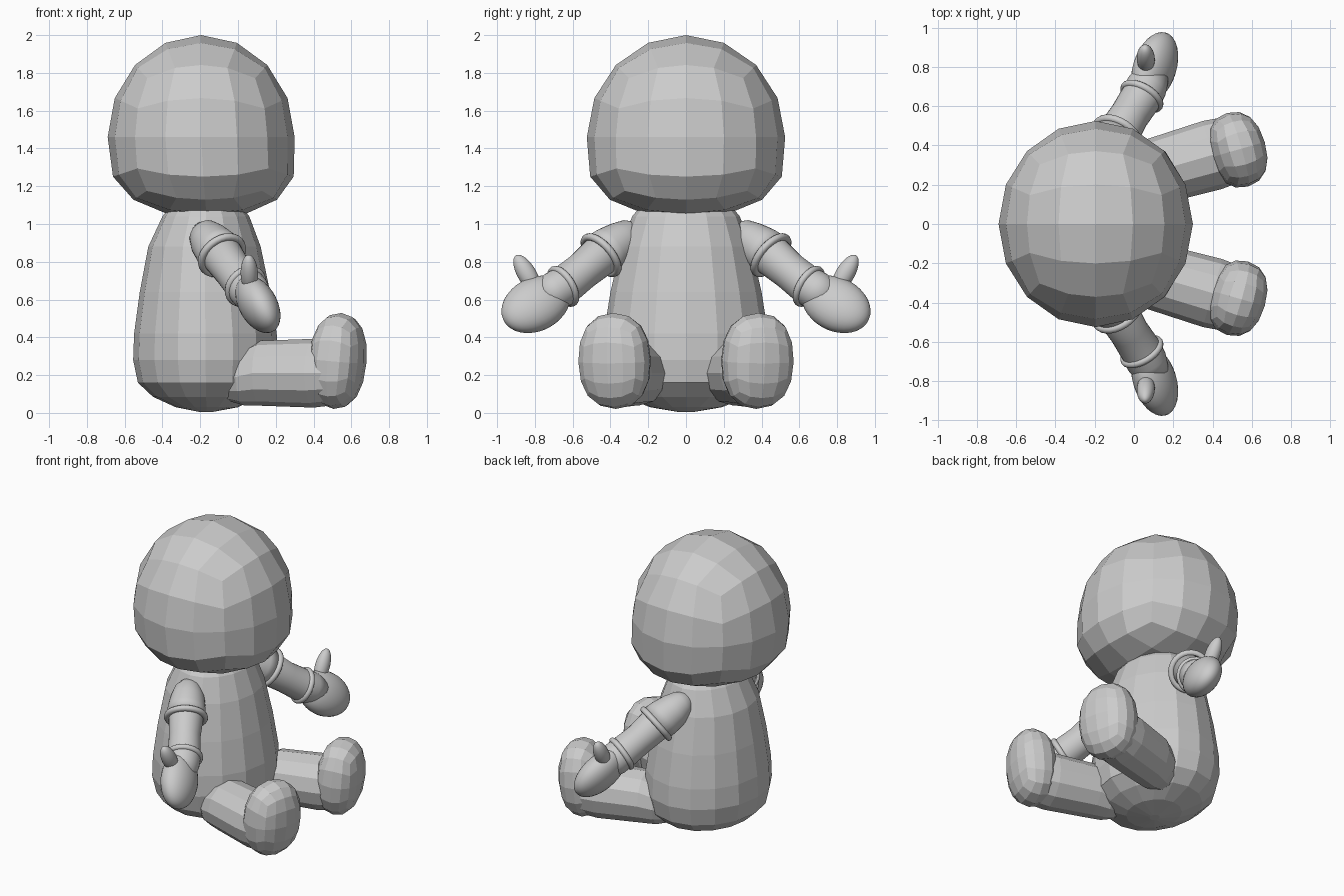
import bpy, bmesh, math
from mathutils import Vector, Matrix

if "Cube" in bpy.data.objects:
    bpy.data.objects.remove(bpy.data.objects["Cube"])

grey = bpy.data.materials.new("plain grey")
grey.diffuse_color = (0.6, 0.6, 0.6, 1)
grey.use_nodes = True
grey.node_tree.nodes["Principled BSDF"].inputs["Base Color"].default_value = grey.diffuse_color


def finish(bm, name, mirror=False, smooth=False):
    bmesh.ops.recalc_face_normals(bm, faces=bm.faces[:])
    for f in bm.faces:
        f.smooth = smooth
    me = bpy.data.meshes.new(name)
    bm.to_mesh(me)
    bm.free()
    me.materials.append(grey)
    ob = bpy.data.objects.new(name, me)
    bpy.context.collection.objects.link(ob)
    if mirror:
        mod = ob.modifiers.new("both sides", 'MIRROR')
        mod.use_axis = (False, True, False)
        mod.use_mirror_merge = False
    return ob


def quad_ball(name, shape, mirror=False):
    """Cube grid bulged to a unit ball, each point passed through shape()."""
    bm = bmesh.new()
    bmesh.ops.create_cube(bm, size=2)
    bmesh.ops.subdivide_edges(bm, edges=bm.edges[:], cuts=3, use_grid_fill=True)
    for v in bm.verts:
        n = Vector([math.tan(c * math.pi / 4) for c in v.co]).normalized()
        v.co = shape(n)
    return finish(bm, name, mirror)


def loft(name, rings, sides, mirror=False, smooth=False):
    """Skin over rings of (centre, u radius vector, v radius vector)."""
    bm = bmesh.new()
    loops = []
    for c, u, v in rings:
        loops.append([bm.verts.new(c + u * math.cos(2 * math.pi * i / sides)
                                   + v * math.sin(2 * math.pi * i / sides))
                      for i in range(sides)])
    for a, b in zip(loops, loops[1:]):
        for i in range(sides):
            j = (i + 1) % sides
            bm.faces.new((a[i], a[j], b[j], b[i]))
    bm.faces.new(loops[0])
    bm.faces.new(loops[-1])
    return finish(bm, name, mirror, smooth)


def tube(name, pts, radii):
    """Smooth mirrored tube along points."""
    pts = [Vector(p) for p in pts]
    rings = []
    for i, (p, r) in enumerate(zip(pts, radii)):
        d = pts[min(i + 1, len(pts) - 1)] - pts[max(i - 1, 0)]
        m = d.to_track_quat('Z', 'Y').to_matrix()
        rings.append((p, m.col[0] * r, m.col[1] * r))
    return loft(name, rings, 28, True, True)


def ellipsoid(name, centre, a, w, la, lw, lt):
    """Smooth mirrored ellipsoid with long axis a and width axis w."""
    a = Vector(a).normalized()
    w = Vector(w)
    w = (w - a * w.dot(a)).normalized()
    m = Matrix((w * lw, a.cross(w) * lt, a * la)).transposed().to_4x4()
    bm = bmesh.new()
    bmesh.ops.create_uvsphere(bm, u_segments=28, v_segments=18, radius=1,
                              matrix=Matrix.Translation(centre) @ m)
    return finish(bm, name, True, True)


def cuff(name, centre, direction, major, minor):
    """Smooth mirrored ring around the arm."""
    m = (Matrix.Translation(centre)
         @ Vector(direction).to_track_quat('Z', 'Y').to_matrix().to_4x4())
    n, k = 28, 10
    bm = bmesh.new()
    grid = []
    for i in range(n):
        s = 2 * math.pi * i / n
        row = []
        for j in range(k):
            t = 2 * math.pi * j / k
            r = major + minor * math.cos(t)
            row.append(bm.verts.new(m @ Vector((r * math.cos(s), r * math.sin(s),
                                                minor * math.sin(t)))))
        grid.append(row)
    for i in range(n):
        for j in range(k):
            bm.faces.new((grid[i][j], grid[(i + 1) % n][j],
                          grid[(i + 1) % n][(j + 1) % k], grid[i][(j + 1) % k]))
    return finish(bm, name, True, True)


# Head: rounder on top, flatter and fuller below
def head_shape(n):
    low = max(0.0, -n.z)
    full = 1 + 0.12 * low
    z = 0.54 * n.z if n.z >= 0 else -0.43 * low ** 0.75
    return Vector((-0.195 + 0.495 * n.x * full + 0.03 * low,
                   0.525 * n.y * full, 1.46 + z))


quad_ball("head", head_shape)

# Body: pear shape from rings of (z, back x, front x, half width)
body = [(1.12, -0.34, 0.0, 0.22), (1.04, -0.40, 0.06, 0.285), (0.88, -0.475, 0.12, 0.345),
        (0.64, -0.52, 0.17, 0.40), (0.42, -0.55, 0.205, 0.435), (0.28, -0.555, 0.21, 0.44),
        (0.16, -0.53, 0.19, 0.41), (0.085, -0.45, 0.11, 0.33), (0.03, -0.33, 0.0, 0.19),
        (0.004, -0.20, -0.14, 0.035)]
loft("body", [(Vector(((a + b) / 2, 0, z)), Vector(((b - a) / 2, 0, 0)), Vector((0, w, 0)))
              for z, a, b, w in body], 16)

# Legs: rings of (x, z, half width, half height) on a line splayed outward
ang = math.radians(16)
side = Vector((-math.sin(ang), math.cos(ang), 0))
leg = [(-0.08, 0.14, 0.05, 0.05), (-0.04, 0.17, 0.11, 0.11), (0.03, 0.19, 0.15, 0.15),
       (0.12, 0.21, 0.17, 0.172), (0.40, 0.21, 0.18, 0.182), (0.50, 0.21, 0.17, 0.17)]
loft("leg", [(Vector((x, 0.237 + x * math.tan(ang), z)), side * w, Vector((0, 0, h)))
             for x, z, w, h in leg], 12, True)

# Feet: upright boxy ovals
foot_turn = Matrix.Rotation(ang, 3, 'Z') @ Matrix.Rotation(math.radians(5), 3, 'Y')


def foot_shape(n):
    p = Vector([math.copysign(abs(c) ** 0.88, c) for c in n])
    p = Vector((p.x * 0.145, p.y * 0.195, p.z * 0.255))
    return foot_turn @ p + Vector((0.527, 0.378, 0.275))


quad_ball("foot", foot_shape, True)

# Arms: rounded sleeve, cuff, forearm, wrist cuff
rim1, rim2 = (-0.085, 0.45, 0.835), (0.04, 0.65, 0.67)
tube("sleeve", [(-0.205, 0.25, 0.975), (-0.197, 0.262, 0.966), (-0.18, 0.29, 0.948),
                (-0.15, 0.34, 0.91), (-0.115, 0.40, 0.87), rim1],
     [0.025, 0.055, 0.085, 0.108, 0.12, 0.124])
cuff("sleeve_cuff", rim1, (0.11, 0.17, -0.15), 0.12, 0.02)
tube("forearm", [(-0.10, 0.42, 0.855), rim1, (-0.025, 0.55, 0.75), rim2,
                 (0.065, 0.70, 0.64), (0.10, 0.77, 0.60)],
     [0.10, 0.11, 0.10, 0.105, 0.105, 0.085])
cuff("wrist_cuff", rim2, (0.13, 0.22, -0.135), 0.102, 0.019)

# Hands: flattened mitten with a raised thumb
ellipsoid("hand", (0.105, 0.795, 0.575), (0.35, 0.81, -0.47), (0.3, -0.4, -0.8),
          0.20, 0.145, 0.10)
ellipsoid("thumb", (0.06, 0.842, 0.735), (-0.03, 0.5, 0.85), (1, 0, 0), 0.115, 0.046, 0.05)
